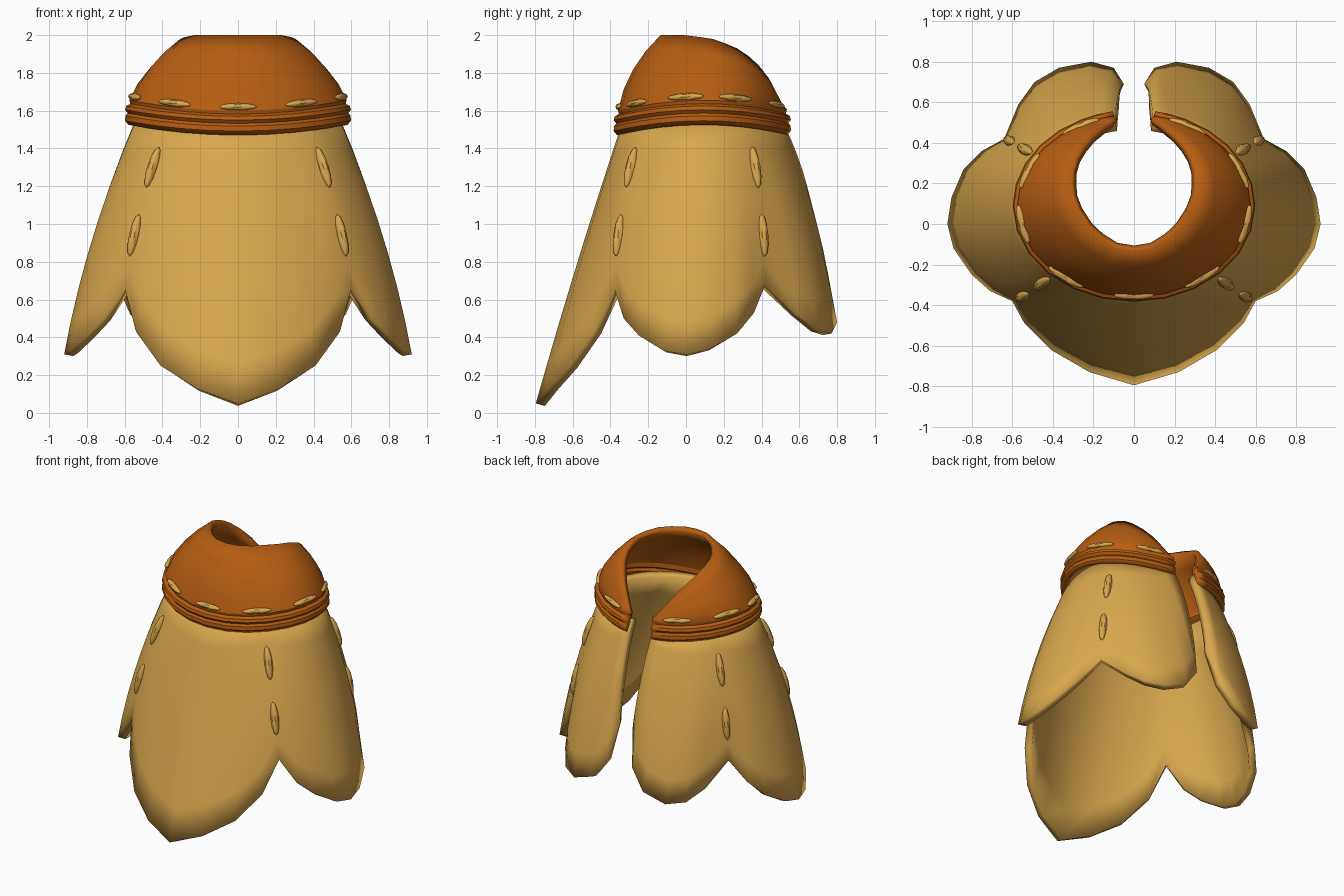
import bpy
from math import sin, cos, radians
from mathutils import Vector, Matrix

old = bpy.data.objects.get("Cube")
if old:
    bpy.data.objects.remove(old, do_unlink=True)


def material(name, rgb):
    m = bpy.data.materials.new(name)
    m.use_nodes = True
    m.diffuse_color = (*rgb, 1)
    b = m.node_tree.nodes["Principled BSDF"]
    b.inputs["Base Color"].default_value = (*rgb, 1)
    b.inputs["Roughness"].default_value = 0.9
    return m


TAN = material("tan hide", (0.70, 0.39, 0.075))
RUST = material("rust orange leather", (0.47, 0.11, 0.006))


def finish(ob, mat, angle=30):
    ob.data.materials.append(mat)
    bpy.ops.object.select_all(action="DESELECT")
    ob.select_set(True)
    bpy.context.view_layer.objects.active = ob
    bpy.ops.object.shade_smooth_by_angle(angle=radians(angle))


def ring(t, rx, ry, z):
    """Point on an oval around the body; t = 0 is the front."""
    a = radians(t)
    return Vector((rx * sin(a), 0.09 - ry * cos(a), z))


def out(t):
    a = radians(t)
    return Vector((sin(a), -cos(a), 0))


def mirrored(columns):
    flip = [[Vector((-p.x, p.y, p.z)) for p in c] for c in columns[:0:-1]]
    return flip + columns


def sheet(name, half, mat, thickness):
    """Loft columns of points into an open-backed sheet with thickness."""
    cols = mirrored(half)
    n = len(cols[0])
    verts = [p for c in cols for p in c]
    faces = [(c * n + r, c * n + r + 1, (c + 1) * n + r + 1, (c + 1) * n + r)
             for c in range(len(cols) - 1) for r in range(n - 1)]
    me = bpy.data.meshes.new(name)
    me.from_pydata(verts, [], faces)
    ob = bpy.data.objects.new(name, me)
    bpy.context.collection.objects.link(ob)
    finish(ob, mat)
    mod = ob.modifiers.new("thickness", "SOLIDIFY")
    mod.thickness = thickness
    mod.offset = -1
    return ob


# Skirt: hem points of each petal, with the angles it spans at the waist
PETALS = [
    (0, 42, [(0, -.795, .05), (.22, -.73, .13), (.41, -.62, .25),
             (.54, -.49, .43), (.60, -.38, .66)]),
    (42, 123, [(.60, -.38, .66), (.71, -.33, .50), (.80, -.25, .41),
               (.89, -.12, .33), (.92, 0, .31), (.90, .13, .34),
               (.84, .27, .42), (.75, .36, .53), (.64, .42, .68)]),
    (123, 170, [(.64, .42, .68), (.57, .59, .52), (.49, .70, .44),
                (.37, .77, .42), (.21, .80, .48), (.10, .77, .62),
                (.05, .69, .88)]),
]


def skirt_point(t, hem, s):
    top = ring(t, .54, .42, 1.56)
    bow = (0.01 + 0.03 * min(t / 42, 1)) * 4 * s * (1 - s)
    return top.lerp(Vector(hem), s) + out(t) * bow


skirt = []
for start, end, hems in PETALS:
    for i, hem in enumerate(hems):
        if start and i == 0:
            continue
        t = start + (end - start) * i / (len(hems) - 1)
        skirt.append([skirt_point(t, hem, r / 7) for r in range(8)])
sheet("petal_skirt", skirt, TAN, 0.05)

# Collar: neck edge falls away toward the open back
NECK = [(0, 0, -.135, 2), (15, .09, -.12, 2), (30, .17, -.07, 2),
        (45, .23, -.01, 2), (60, .28, .07, 1.99), (75, .305, .14, 1.98),
        (90, .31, .21, 1.955), (103, .305, .27, 1.93), (116, .285, .33, 1.89),
        (129, .25, .385, 1.84), (142, .20, .44, 1.77), (155, .145, .48, 1.69),
        (163, .11, .50, 1.64), (170, .085, .515, 1.60)]
# Band profile: outward offset and height above the band's lower edge
BAND = [(-.005, .13), (-.01, .112), (.012, .10), (.018, .08), (.004, .062),
        (.016, .048), (.018, .022), (0, 0)]


def band_base(t):
    return 1.47 + .055 * sin(radians(t)) ** 2


collar = []
for t, *neck in NECK:
    z = band_base(t)
    top = Vector(neck)
    low = ring(t, .58, .455, z + BAND[0][1])
    if top.z < low.z + .02:
        top.z = low.z + .02
    span = min((top.z - low.z) / .35, 1)
    col = []
    for s in (0, .25, .5, .75):
        bulge = .03 * 4 * s * (1 - s) * span
        col.append(top.lerp(low, s) + (out(t) + Vector((0, 0, .6))) * bulge)
    col += [ring(t, .58 + d, .455 + d, z + h) for d, h in BAND]
    collar.append(col)
sheet("collar", collar, RUST, 0.04)


# Stitches: slim pointed beads lying along a direction
def stitch(name, centre, along, normal, length, width, depth):
    bpy.ops.mesh.primitive_uv_sphere_add(segments=8, ring_count=6, radius=0.5)
    ob = bpy.context.object
    ob.name = name
    x = along.normalized()
    y = normal.cross(x).normalized()
    z = x.cross(y)
    turn = Matrix((y, z, x)).transposed().to_4x4()
    ob.matrix_world = (Matrix.Translation(centre) @ turn
                       @ Matrix.Diagonal((width, depth, length, 1)))
    finish(ob, TAN, 40)


def side_name(sign):
    return "left" if sign > 0 else "right"


for t in (0, 37, 78, 113, 152):
    for sign in ((1, -1) if t else (1,)):
        a = t * sign
        at = [ring(a + d, .555, .435, band_base(a + d) + .15)
              for d in (-8, 0, 8)]
        side = side_name(sign) if t else "front"
        stitch(f"collar_stitch_{side}_{t}", at[1] + out(a) * .004,
               at[2] - at[0], out(a), .20, .04, .05)

# Two stitches down each seam between petals
for seam, (t, hem) in {"front": (42, (.60, -.38, .66)),
                       "back": (123, (.64, .42, .68))}.items():
    for i, z in enumerate((1.30, .94)):
        s = (1.56 - z) / (1.56 - hem[2])
        p = skirt_point(t, hem, s)
        d = skirt_point(t, hem, s + .05) - skirt_point(t, hem, s - .05)
        for sign in (1, -1):
            m = Vector((sign, 1, 1))
            stitch(f"{seam}_seam_stitch_{side_name(sign)}_{i + 1}",
                   p * m, d * m, out(t * sign), .23, .055, .06)
